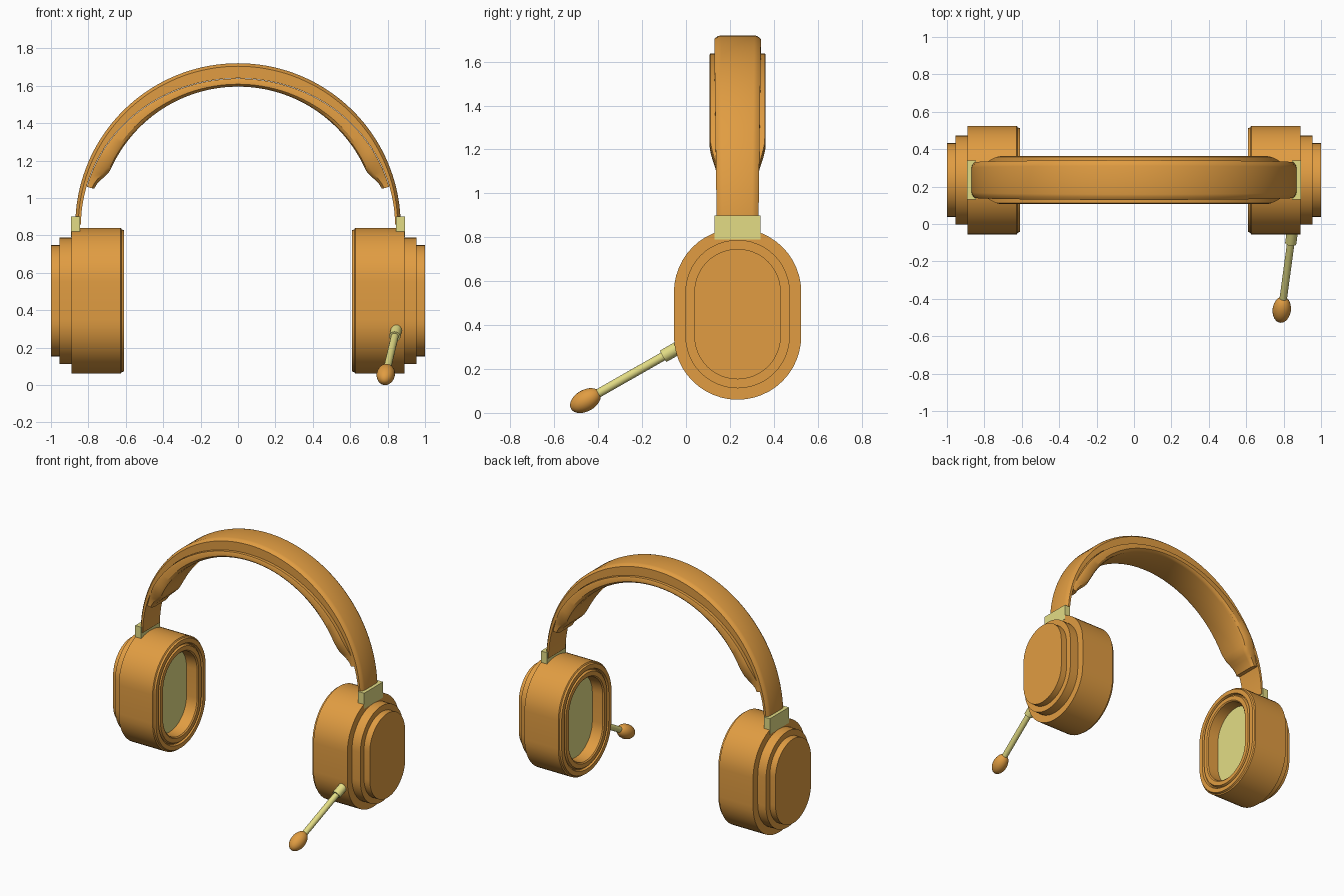
import bpy, bmesh, math
from mathutils import Vector, Matrix

if "Cube" in bpy.data.objects:
    bpy.data.objects.remove(bpy.data.objects["Cube"])

CY, CZ = 0.235, 0.45      # centre of the ear cups in y and z
ARC_Z, R = 0.85, 0.87     # headband arc centre height and outer radius


def material(name, rgb):
    m = bpy.data.materials.new(name)
    m.diffuse_color = (*rgb, 1)
    m.use_nodes = True
    m.node_tree.nodes["Principled BSDF"].inputs["Base Color"].default_value = m.diffuse_color
    return m


ORANGE = material("warm orange", (0.75, 0.335, 0.054))
YELLOW = material("pale yellow", (0.77, 0.72, 0.235))


def finish(bm, name, mat, angle=32):
    bmesh.ops.recalc_face_normals(bm, faces=bm.faces)
    for f in bm.faces:
        f.smooth = True
    for e in bm.edges:
        e.smooth = len(e.link_faces) == 2 and e.calc_face_angle(0) < math.radians(angle)
    me = bpy.data.meshes.new(name)
    bm.to_mesh(me)
    bm.free()
    me.materials.append(mat)
    ob = bpy.data.objects.new(name, me)
    bpy.context.collection.objects.link(ob)
    return ob


def loft(name, rings, mat):
    """Skin a list of equal closed rings and cap both ends."""
    bm = bmesh.new()
    vs = [[bm.verts.new(p) for p in ring] for ring in rings]
    n = len(vs[0])
    for a, b in zip(vs, vs[1:]):
        for i in range(n):
            j = (i + 1) % n
            bm.faces.new((a[i], a[j], b[j], b[i]))
    bm.faces.new(vs[0])
    bm.faces.new(vs[-1])
    return finish(bm, name, mat)


def stadium(x, r, half=0.10, seg=24):
    pts = []
    for k, off in ((0, half), (1, -half)):
        for i in range(seg + 1):
            a = math.pi * (k + i / seg)
            pts.append((x, CY + r * math.cos(a), CZ + off + r * math.sin(a)))
    return pts


def box(name, lo, hi, mat):
    bm = bmesh.new()
    lo, hi = Vector(lo), Vector(hi)
    size = hi - lo
    m = Matrix.Translation((lo + hi) / 2) @ Matrix.Diagonal((*[abs(c) for c in size], 1))
    bmesh.ops.create_cube(bm, size=1, matrix=m)
    return finish(bm, name, mat)


def rod(name, a, b, r, mat):
    a, b = Vector(a), Vector(b)
    d = b - a
    bm = bmesh.new()
    m = Matrix.Translation((a + b) / 2) @ d.to_track_quat('Z', 'Y').to_matrix().to_4x4()
    bmesh.ops.create_cone(bm, cap_ends=True, segments=24, radius1=r, radius2=r,
                          depth=d.length, matrix=m)
    return finish(bm, name, mat)


def smoothstep(t):
    t = max(0.0, min(1.0, t))
    return t * t * (3 - 2 * t)


# Ear cups: stepped shell, cushion with a groove, recessed speaker plate
CUP = [(1.0, 0.197), (0.955, 0.197), (0.955, 0.238), (0.89, 0.238), (0.89, 0.29),
       (0.627, 0.29), (0.622, 0.282), (0.61, 0.277), (0.61, 0.247), (0.625, 0.241),
       (0.625, 0.235), (0.61, 0.228), (0.61, 0.198), (0.617, 0.19), (0.70, 0.185)]
for side, s in (("right", 1), ("left", -1)):
    loft(f"{side}_ear_cup", [stadium(s * x, r) for x, r in CUP], ORANGE)
    loft(f"{side}_speaker_plate", [stadium(s * 0.705, 0.186), stadium(s * 0.695, 0.186)], YELLOW)
    # Bracket joining the headband to the cup
    box(f"{side}_bracket", (s * 0.845, 0.13, 0.79), (s * 0.892, 0.34, 0.90), YELLOW)


def sweep(name, start, section, steps=72):
    """Sweep a (radius, y) section, given as a function of the angle, along the arc."""
    rings = []
    for i in range(steps + 1):
        a = math.radians(start + (180 - 2 * start) * i / steps)
        rings.append([(r * math.cos(a), CY + y, ARC_Z + r * math.sin(a)) for r, y in section(a)])
    return loft(name, rings, ORANGE)


def symmetric(half):
    return half + [(r, -y) for r, y in reversed(half)]


# Headband: thin at the ends, thick and crowned at the top
def band_section(a):
    s = math.sin(a)
    w = 0.095 + 0.011 * s
    rin = R - 0.03 - 0.05 * s * s
    return symmetric([(R, w - 0.03), (R - 0.004, w - 0.015), (R - 0.016, w), (rin, w)])


# Pad under the headband, tapered at both ends
def pad_section(a):
    s = math.sin(a)
    deg = math.degrees(min(a, math.pi - a))
    w = 0.092 + 0.036 * smoothstep((deg - 15) / 14)
    ro = R - 0.03 - 0.05 * s * s - 0.004 + 0.002
    ri = 0.745 + 0.05 * (1 - smoothstep((deg - 14) / 10))
    c = 0.3 * (ro - ri)
    return symmetric([(ro, w - 0.004), (ro - c * 0.5, w), (ri + c, w),
                      (ri + c * 0.3, w - 0.01), (ri, w - 0.025)])


sweep("headband", 0.5, band_section)
sweep("headband_pad", 14.5, pad_section)

# Microphone: socket, boom and capsule
root, tip = Vector((0.848, -0.03, 0.30)), Vector((0.79, -0.458, 0.056))
rod("microphone_socket", root, root.lerp(tip, 0.17), 0.03, YELLOW)
rod("microphone_boom", root, root.lerp(tip, 0.93), 0.02, YELLOW)
bm = bmesh.new()
turn = (tip - root).to_track_quat('Z', 'Y').to_matrix().to_4x4()
bmesh.ops.create_uvsphere(bm, u_segments=24, v_segments=16, radius=1,
                          matrix=Matrix.Translation(tip) @ turn @ Matrix.Diagonal((0.049, 0.049, 0.076, 1)))
finish(bm, "microphone_capsule", ORANGE)
